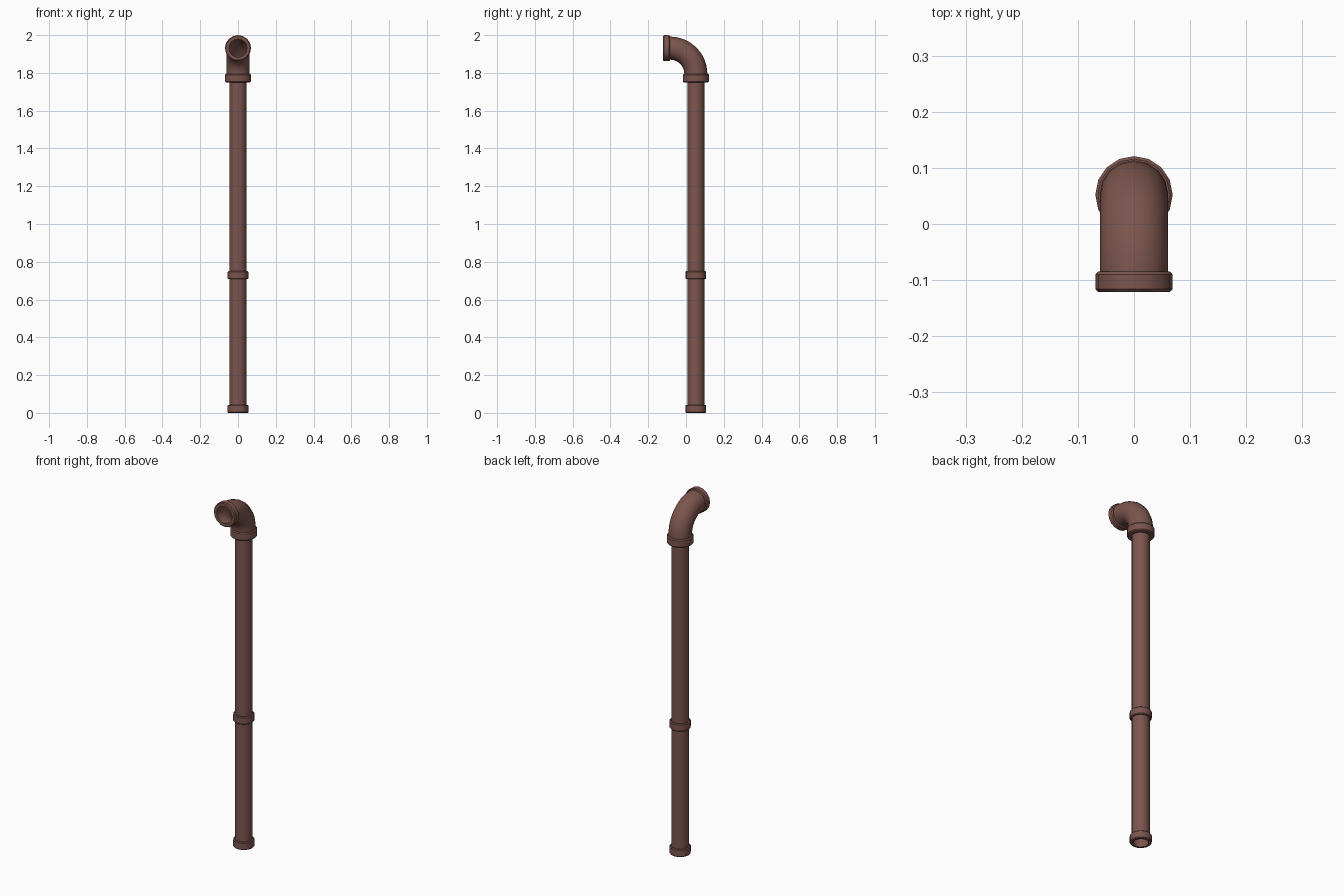
import bpy, math
from math import cos, sin, pi

if "Cube" in bpy.data.objects:
    bpy.data.objects.remove(bpy.data.objects["Cube"])

SIDES = 16
PY = 0.052            # y of the vertical pipe axis
BEND = 0.137          # elbow bend radius
CY, CZ = PY - BEND, 1.794   # bend centre
TOP = CZ + BEND       # z of the mouth axis

mat = bpy.data.materials.new("rusty_brown")
mat.diffuse_color = (0.2, 0.09, 0.075, 1)
mat.use_nodes = True
mat.node_tree.nodes["Principled BSDF"].inputs["Base Color"].default_value = mat.diffuse_color


def sweep(name, stations):
    """Closed ring-by-ring shell; each station is (y, z, tilt, radius)."""
    verts, faces = [], []
    n = len(stations)
    for y, z, a, r in stations:
        for k in range(SIDES):
            t = 2 * pi * k / SIDES
            verts.append((r * cos(t), y + r * sin(t) * cos(a), z + r * sin(t) * sin(a)))
    for i in range(n):
        j = (i + 1) % n
        for k in range(SIDES):
            m = (k + 1) % SIDES
            faces.append((i * SIDES + k, i * SIDES + m, j * SIDES + m, j * SIDES + k))
    me = bpy.data.meshes.new(name)
    me.from_pydata(verts, [], faces)
    me.materials.append(mat)
    ob = bpy.data.objects.new(name, me)
    bpy.context.collection.objects.link(ob)
    bpy.ops.object.select_all(action='DESELECT')
    ob.select_set(True)
    bpy.context.view_layer.objects.active = ob
    bpy.ops.object.shade_smooth_by_angle(angle=math.radians(35))


def tube(name, z0, z1, outer, inner, bevel=0.0):
    """Vertical hollow ring with optional chamfered outer edges."""
    prof = [(inner, z0), (outer - bevel, z0)]
    if bevel:
        prof += [(outer, z0 + bevel), (outer, z1 - bevel)]
    prof += [(outer - bevel, z1), (inner, z1)]
    sweep(name, [(PY, z, 0, r) for r, z in prof])


# Straight pipe and its collars
tube("pipe", 0.015, 1.78, 0.045, 0.039)
tube("bottom_collar", 0.0, 0.043, 0.055, 0.039, 0.004)
tube("middle_collar", 0.708, 0.75, 0.055, 0.043, 0.004)
tube("elbow_collar", 1.75, 1.795, 0.069, 0.040, 0.005)

# Hollow quarter-turn elbow
STEPS = 12


def arc(r):
    return [(CY + BEND * cos(a), CZ + BEND * sin(a), a, r)
            for a in (pi / 2 * i / STEPS for i in range(STEPS + 1))]


sweep("elbow", [(PY, 1.77, 0, 0.061)] + arc(0.061)
      + [(-0.1, TOP, pi / 2, 0.061), (-0.1, TOP, pi / 2, 0.048)]
      + arc(0.048)[::-1] + [(PY, 1.77, 0, 0.048)])

# Mouth collar facing the front
mouth = [(0.048, -0.085), (0.064, -0.085), (0.069, -0.09),
         (0.069, -0.116), (0.064, -0.121), (0.048, -0.121)]
sweep("mouth_collar", [(y, TOP, pi / 2, r) for r, y in mouth])
